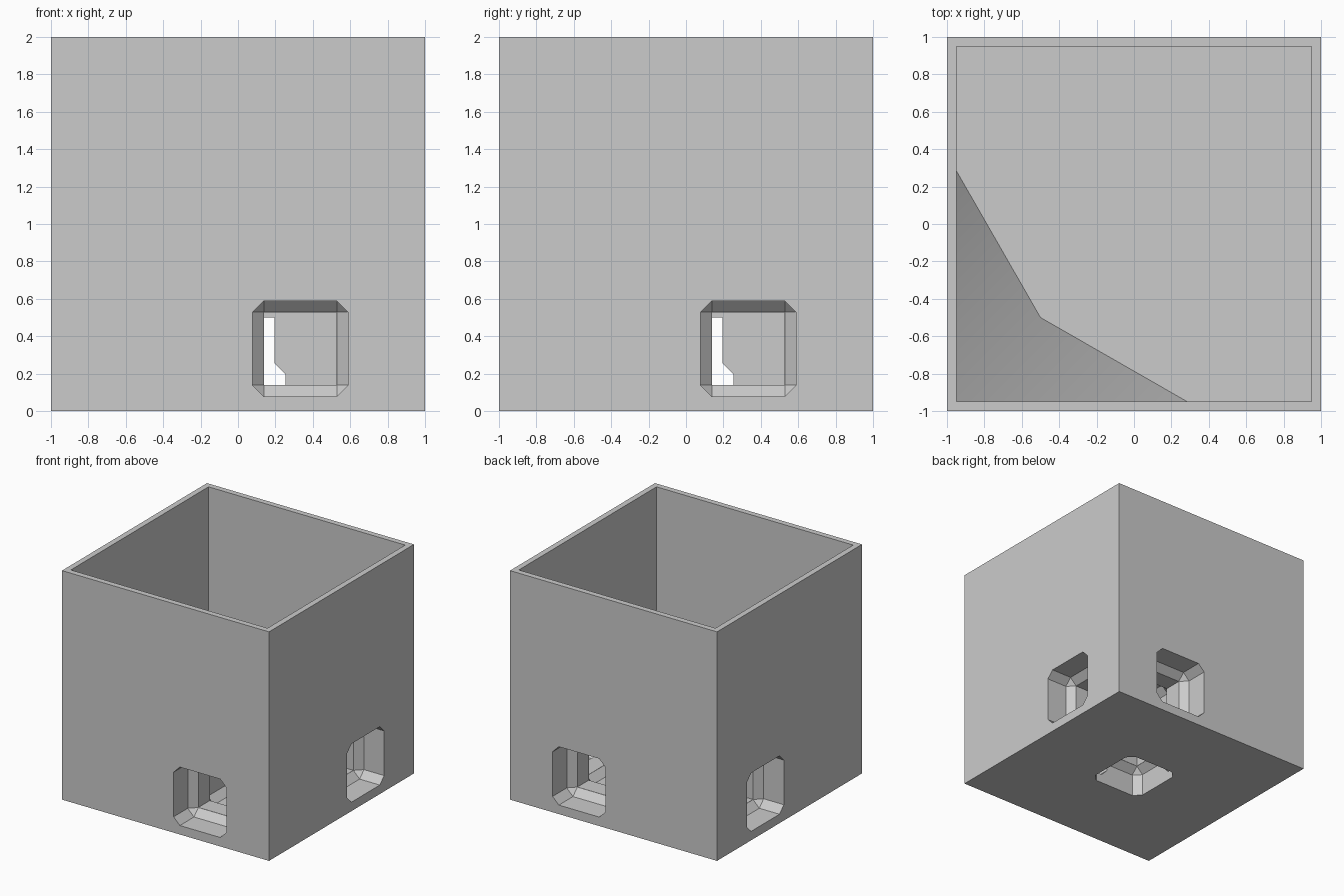
import bpy, bmesh
from mathutils import Vector

cube = bpy.data.objects.get("Cube")
if cube:
    bpy.data.objects.remove(cube, do_unlink=True)

gray = bpy.data.materials.new("plain_gray")
gray.use_nodes = True
gray.diffuse_color = (0.6, 0.6, 0.6, 1)
gray.node_tree.nodes["Principled BSDF"].inputs["Base Color"].default_value = (0.6, 0.6, 0.6, 1)


def add_object(name, bm):
    bmesh.ops.recalc_face_normals(bm, faces=bm.faces)
    mesh = bpy.data.meshes.new(name)
    bm.to_mesh(mesh)
    bm.free()
    mesh.materials.append(gray)
    obj = bpy.data.objects.new(name, mesh)
    bpy.context.collection.objects.link(obj)
    return obj


def box(name, low, high, chamfer=0):
    low, high = Vector(low), Vector(high)
    bm = bmesh.new()
    bmesh.ops.create_cube(bm, size=1)
    for v in bm.verts:
        v.co = (low + high) / 2 + v.co * (high - low)
    if chamfer:
        bmesh.ops.bevel(bm, geom=bm.edges[:], offset=chamfer, segments=1,
                        affect='EDGES', profile=0.5)
    return add_object(name, bm)


def cut(target, cutter):
    cutter.hide_render = True
    mod = target.modifiers.new("cut", 'BOOLEAN')
    mod.operation = 'DIFFERENCE'
    mod.solver = 'EXACT'
    mod.object = cutter
    bpy.context.view_layer.objects.active = target
    bpy.ops.object.modifier_apply(modifier=mod.name)
    bpy.data.objects.remove(cutter, do_unlink=True)


FLOOR = 0.65
INNER = 0.95
ROOM = 0.255      # half width of a chamfered chamber
NECK = 0.194      # half width of the passage between chambers
THIRD = 1 / 3

# Outer block with the open upper cavity
block = box("open_box", (-1, -1, 0), (1, 1, 2))
cut(block, box("cavity_cutter", (-INNER, -INNER, FLOOR), (INNER, INNER, 2.2)))


def chamber(center):
    r = Vector((ROOM, ROOM, ROOM))
    cut(block, box("chamber_cutter", center - r, center + r, 0.06))


def passage(a, b):
    low = Vector(min(p, q) - (NECK if abs(p - q) < 0.01 else 0) for p, q in zip(a, b))
    high = Vector(max(p, q) + (NECK if abs(p - q) < 0.01 else 0) for p, q in zip(a, b))
    cut(block, box("passage_cutter", low, high))


# Side openings, each with a passage to an inner chamber
openings = [((THIRD, -1, THIRD), (THIRD, -THIRD, THIRD)),
            ((1, THIRD, THIRD), (THIRD, THIRD, THIRD)),
            ((THIRD, 1, THIRD), (THIRD, THIRD, THIRD)),
            ((-1, THIRD, THIRD), (-THIRD, THIRD, THIRD))]
for inner in sorted({pair[1] for pair in openings}):
    chamber(Vector(inner))
for outer, inner in openings:
    chamber(Vector(outer))
    passage(outer, inner)

# Bottom opening with a short shaft
chamber(Vector((0, 0, 0)))
passage((0, 0, 0), (0, 0, 0.5))

# Steep corner slope inside the cavity
bm = bmesh.new()
corner, left, valley, right = [bm.verts.new((x, y, FLOOR)) for x, y in
                               ((-INNER, -INNER), (-INNER, 0.285), (-0.5, -0.5), (0.285, -INNER))]
peak = bm.verts.new((-INNER, -INNER, 1.85))
for face in ((corner, left, valley), (corner, valley, right), (peak, left, valley),
             (peak, valley, right), (peak, corner, left), (peak, right, corner)):
    bm.faces.new(face)
slope = add_object("corner_slope", bm)

bpy.ops.object.select_all(action='DESELECT')
slope.select_set(True)
bpy.context.view_layer.objects.active = slope
bpy.ops.object.shade_smooth_by_angle(angle=0.6)
